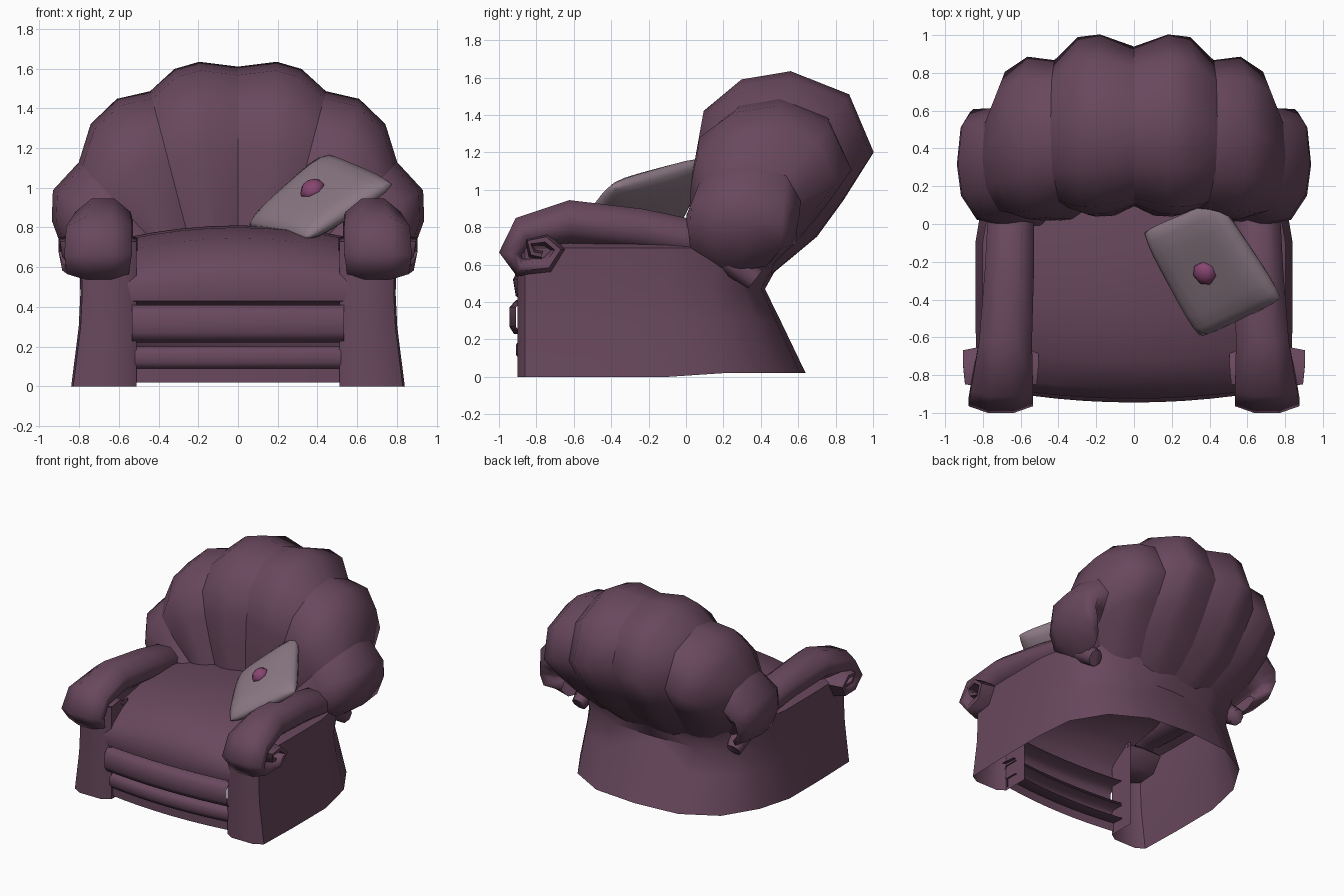
import bpy, bmesh
from math import sin, cos, pi, radians
from mathutils import Vector, Matrix

if "Cube" in bpy.data.objects:
    bpy.data.objects.remove(bpy.data.objects["Cube"])


def material(name, rgb):
    m = bpy.data.materials.new(name)
    m.diffuse_color = (*rgb, 1)
    m.use_nodes = True
    m.node_tree.nodes["Principled BSDF"].inputs["Base Color"].default_value = m.diffuse_color
    return m


plum = material("plum_fabric", (0.14, 0.065, 0.11))
mauve = material("mauve_fabric", (0.26, 0.19, 0.23))
pink = material("pink_button", (0.24, 0.06, 0.16))


def finish(bm, name, mat, mirror=False):
    bmesh.ops.remove_doubles(bm, verts=bm.verts, dist=0.0005)
    bmesh.ops.recalc_face_normals(bm, faces=bm.faces)
    for f in bm.faces:
        f.smooth = True
    me = bpy.data.meshes.new(name)
    bm.to_mesh(me)
    bm.free()
    me.materials.append(mat)
    ob = bpy.data.objects.new(name, me)
    bpy.context.collection.objects.link(ob)
    if mirror:
        ob.modifiers.new("mirror", 'MIRROR').use_clip = True
    return ob


def smooth(ob, deg):
    bpy.ops.object.select_all(action='DESELECT')
    ob.select_set(True)
    bpy.context.view_layer.objects.active = ob
    bpy.ops.object.shade_smooth_by_angle(angle=radians(deg))


def skin(bm, rows, closed=False, caps=False, sharp_rows=()):
    """Bridge consecutive rows of points with quads."""
    vs = [[bm.verts.new(p) for p in r] for r in rows]
    n = len(vs[0])
    for a, b in zip(vs, vs[1:]):
        for j in range(n if closed else n - 1):
            k = (j + 1) % n
            bm.faces.new((a[j], a[k], b[k], b[j]))
    if caps:
        bm.faces.new(vs[0])
        bm.faces.new(vs[-1])
    for i in sharp_rows:
        for p, q in zip(vs[i], vs[i][1:]):
            bm.edges.get((p, q)).smooth = False


# Fan back: scalloped lobes, each station is (angle, radius, depth scale, fullness)
half = [(0, .89, 1, .89), (12, .935, 1.01, 1), (20, .935, 1, 1), (30, .885, .945, .88),
        (40, .95, .905, 1), (51, .955, .83, 1), (63, .90, .685, .88),
        (74, .97, .63, 1.02), (83, .945, .61, 1.04), (93, .88, .61, 1.02), (102, .74, .60, .75)]
stations = [(-a, r, s, k) for a, r, s, k in half[:0:-1]] + half
profile = [(.05, .0), (.05, .25), (.06, .5), (.1, .76), (.3, .95), (.56, 1),
           (.87, .86), (1.0, .51), (.84, .22), (.7, .0)]
rows = []
for a, r, s, k in stations:
    a = radians(a)
    row = []
    for i, (p, t) in enumerate(profile):
        y = s * (.45 + (p - .45) * k) - .03 * abs(sin(a))
        base = .5 if i < 5 else .8
        row.append(((base * (1 - t) + r * t) * sin(a),
                    y, .75 * (1 - t) + (.72 + r * cos(a)) * t))
    row.append((.6 * sin(a), .42 * s, .52))
    rows.append(row)
bm = bmesh.new()
skin(bm, rows, sharp_rows=(4, 7, 10, 13, 16))
finish(bm, "fan_back", plum)

# Outer shell: one sheet round both arm posts and the rear, turned in at the top
plan = [(.51, -.65), (.51, -.86), (.57, -.9), (.76, -.9), (.83, -.86), (.84, -.5), (.84, -.1),
        (.79, .2), (.63, .46), (.36, .61), (0, .64)]
rows = []
for z, fx, fy in [(0, 1, 1), (.3, .955, .79), (.47, .945, .66), (.69, .955, .85), (.73, .82, .75)]:
    rows.append([(x * fx if x > .7 else x, y * fy if y > 0 else y,
                  max(z, .02) if y > 0 else z) for x, y in plan])
bm = bmesh.new()
skin(bm, rows)
smooth(finish(bm, "shell", plum, mirror=True), 50)

# Scrolled arm: octagonal tube, each station is (x, y, z, half height, half width)
path = [(.68, .37, .52, .06, .05), (.65, .1, .73, .10, .12), (.66, -.25, .79, .11, .13),
        (.68, -.62, .83, .115, .14), (.70, -.87, .775, .085, .165),
        (.705, -.94, .66, .06, .17), (.705, -.89, .585, .05, .155),
        (.705, -.74, .60, .045, .18), (.705, -.685, .68, .04, .20),
        (.705, -.75, .735, .035, .20), (.705, -.84, .72, .03, .19),
        (.705, -.82, .66, .03, .18), (.705, -.77, .65, .025, .17)]
rows = []
for i, (x, y, z, h, w) in enumerate(path):
    a, b = path[max(i - 1, 0)], path[min(i + 1, len(path) - 1)]
    t = Vector((0, b[1] - a[1], b[2] - a[2])).normalized()
    up = Vector((0, t.z, -t.y))
    ring = []
    for j in range(8):
        g = (j + .5) * pi / 4
        ring.append(Vector((x + w * cos(g) / cos(pi / 8), y, z)) + up * h * sin(g) / cos(pi / 8))
    rows.append(ring)
bm = bmesh.new()
skin(bm, rows, closed=True, caps=True)
smooth(finish(bm, "arm_roll", plum, mirror=True), 75)


# Seat and front rolls: yz profiles lofted across x, bowed forward in the middle
def bowed(name, prof, w, bow, crown):
    rows = []
    for i in range(-4, 5):
        u = i / 4
        rows.append([(u * w, y + bow * u * u, z - crown * u * u * (z > .6)) for y, z in prof])
    bm = bmesh.new()
    skin(bm, rows)
    smooth(finish(bm, name, plum), 60)


bowed("seat", [(.25, .77), (-.1, .81), (-.45, .80), (-.72, .745), (-.87, .64), (-.925, .52),
               (-.91, .43), (-.82, .41)], .56, .035, .06)
bowed("front_roll", [(-.78, .41), (-.91, .41), (-.945, .37), (-.945, .27), (-.92, .23),
                     (-.78, .22)], .535, .035, 0)
bowed("lower_roll", [(-.78, .2), (-.89, .2), (-.91, .17), (-.91, .12), (-.89, .09),
                     (-.78, .085)], .52, .04, 0)
bowed("kick_panel", [(-.78, .09), (-.88, .09), (-.88, .02)], .52, .04, 0)

# Throw pillow: two pinched sheets welded at the rim, then tilted into the corner
U = Vector((.38, .17, .29)).normalized()
V = Vector((.32, -.49, -.085)).normalized()
N = V.cross(U).normalized()
V = U.cross(N)
centre = Vector((.405, -.23, .935))
tilt = Matrix.Translation(centre) @ Matrix((U, V, N)).transposed().to_4x4()
bm = bmesh.new()
for side in (1, -1):
    rows = []
    for i in range(11):
        u = sin((i - 5) / 10 * pi)
        row = []
        for j in range(11):
            v = sin((j - 5) / 10 * pi)
            x = .285 * u * (1 - .05 * v ** 6)
            y = .325 * v * (1 - .05 * u ** 6)
            # opposite corners twist apart slightly
            z = side * .07 * ((1 - u ** 4) * (1 - v ** 4)) ** .5 - .025 * u * v
            row.append(tilt @ Vector((x, y, z)))
        rows.append(row)
    skin(bm, rows)
finish(bm, "pillow", mauve)

# Pillow button
bm = bmesh.new()
bmesh.ops.create_uvsphere(bm, u_segments=7, v_segments=5, radius=.068,
                          matrix=tilt @ Matrix.Translation((0, 0, .07)) @ Matrix.Diagonal((1, 1, .7, 1)))
finish(bm, "pillow_button", pink)
